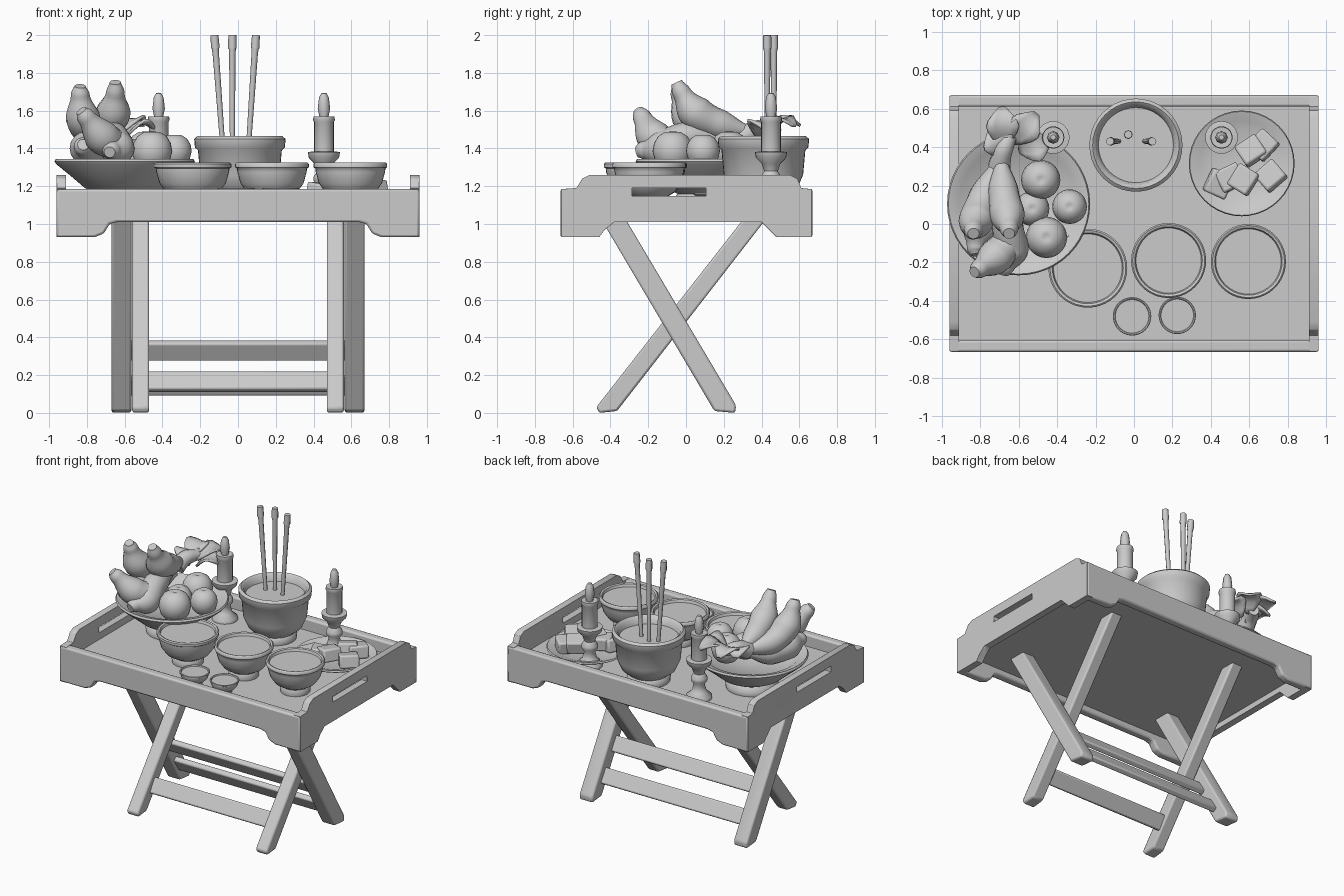
import bpy, bmesh, math, random
from mathutils import Vector, Matrix

random.seed(4)
if "Cube" in bpy.data.objects:
    bpy.data.objects.remove(bpy.data.objects["Cube"])

grey = bpy.data.materials.new("plain_grey")
grey.use_nodes = True
grey.diffuse_color = (0.6, 0.6, 0.6, 1)
grey.node_tree.nodes["Principled BSDF"].inputs["Base Color"].default_value = (0.6, 0.6, 0.6, 1)
FLOOR = 1.1


def finish(name, bm, angle=40, bevel=0):
    bmesh.ops.recalc_face_normals(bm, faces=bm.faces)
    mesh = bpy.data.meshes.new(name)
    bm.to_mesh(mesh)
    bm.free()
    mesh.materials.append(grey)
    ob = bpy.data.objects.new(name, mesh)
    bpy.context.collection.objects.link(ob)
    bpy.ops.object.select_all(action='DESELECT')
    ob.select_set(True)
    bpy.context.view_layer.objects.active = ob
    bpy.ops.object.shade_smooth_by_angle(angle=math.radians(angle))
    if bevel:
        mod = ob.modifiers.new("soft_edges", 'BEVEL')
        mod.width, mod.segments = bevel, 2
    return ob


def prism(name, outline, axis, lo, hi, bevel=0.012):
    """Extrude an outline along x (outline in y,z) or y (outline in x,z)."""
    bm = bmesh.new()
    place = (lambda u, v: (lo, u, v)) if axis == 'x' else (lambda u, v: (u, lo, v))
    face = bm.faces.new([bm.verts.new(place(u, v)) for u, v in outline])
    moved = bmesh.ops.extrude_face_region(bm, geom=[face])['geom']
    shift = Vector((hi - lo, 0, 0)) if axis == 'x' else Vector((0, hi - lo, 0))
    bmesh.ops.translate(bm, vec=shift, verts=[v for v in moved if isinstance(v, bmesh.types.BMVert)])
    return finish(name, bm, 40, bevel)


def box(name, center, size, rot=None, bevel=0.01):
    bm = bmesh.new()
    turn = rot or Matrix.Identity(4)
    bmesh.ops.create_cube(bm, size=1, matrix=Matrix.Translation(center) @ turn @ Matrix.Diagonal((*size, 1)))
    return finish(name, bm, 40, bevel)


def lathe(name, x, y, z, profile, steps=40):
    """Turn a (radius, height) profile round a vertical axis."""
    bm = bmesh.new()
    verts = [bm.verts.new((x + r, y, z + h)) for r, h in profile]
    edges = [bm.edges.new(p) for p in zip(verts, verts[1:])]
    bmesh.ops.spin(bm, geom=verts + edges, cent=(x, y, z), axis=(0, 0, 1),
                   angle=math.tau, steps=steps, use_merge=True)
    bmesh.ops.remove_doubles(bm, verts=bm.verts, dist=0.0005)
    return finish(name, bm, 50)


def tube(name, points, radii, sides=16, samples=6):
    """Smooth tapered tube through a few points."""
    pts = [Vector(p) for p in points]
    path = []
    for i in range(len(pts) - 1):
        a, b, c, d = (pts[max(0, min(len(pts) - 1, i + k))] for k in (-1, 0, 1, 2))
        for s in range(samples + (i == len(pts) - 2)):
            t = s / samples
            pos = 0.5 * (2 * b + (c - a) * t + (2 * a - 5 * b + 4 * c - d) * t**2 + (3 * b - a - 3 * c + d) * t**3)
            path.append((pos, radii[i] + (radii[i + 1] - radii[i]) * (t * t * (3 - 2 * t))))
    bm = bmesh.new()
    rings = []
    for i, (pos, r) in enumerate(path):
        way = path[min(i + 1, len(path) - 1)][0] - path[max(i - 1, 0)][0]
        u = way.cross(Vector((1, 0, 0))).normalized()
        w = way.cross(u).normalized()
        angles = [math.tau * k / sides for k in range(sides)]
        rings.append([bm.verts.new(pos + r * (math.cos(a) * u + math.sin(a) * w)) for a in angles])
    for p, q in zip(rings, rings[1:]):
        for k in range(sides):
            bm.faces.new((p[k], p[k - 1], q[k - 1], q[k]))
    bm.faces.new(rings[0])
    bm.faces.new(rings[-1])
    return finish(name, bm, 50)


# Tray: floor, long rails with cut-out feet, raised ends with hand slots
box("tray_floor", (0, 0, 1.075), (1.86, 1.26, 0.05), bevel=0)
rail = [(-0.96, 0.93), (-0.76, 0.93), (-0.71, 0.95), (-0.68, 1), (-0.64, 1.01)]
rail += [(-x, z) for x, z in reversed(rail)] + [(0.96, 1.185), (-0.96, 1.185)]
prism("front_rail", rail, 'y', -0.665, -0.605)
prism("back_rail", rail, 'y', 0.61, 0.67)
end = [(-0.66, 0.93), (-0.46, 0.93), (-0.43, 0.97), (-0.38, 1.01), (0.4, 1.01), (0.44, 0.97), (0.48, 0.93),
       (0.665, 0.93), (0.665, 1.185), (0.61, 1.19), (0.59, 1.24), (0.55, 1.26),
       (-0.51, 1.26), (-0.55, 1.24), (-0.58, 1.19), (-0.66, 1.185)]
for side, lo in (("left", 0.91), ("right", -0.96)):
    board = prism(side + "_end_board", end, 'x', lo, lo + 0.05, 0)
    cutter = box("slot_cutter", (lo, -0.09, 1.17), (0.3, 0.39, 0.042), bevel=0)
    cutter.hide_render = True
    cut = board.modifiers.new("hand_slot", 'BOOLEAN')
    cut.operation, cut.object, cut.solver = 'DIFFERENCE', cutter, 'EXACT'
    bpy.context.view_layer.objects.active = board
    bpy.ops.object.modifier_apply(modifier=cut.name)
    bpy.data.objects.remove(cutter)
    soft = board.modifiers.new("soft_edges", 'BEVEL')
    soft.width, soft.segments = 0.01, 2

# Folding legs: an outer and an inner crossed pair
outer = [(0.15, 0.01), (0.26, 0), (0.265, 0.04), (-0.34, 1.06), (-0.47, 1.06)]
inner = [(-0.475, 0.03), (-0.46, 0), (-0.365, 0.01), (0.45, 1.06), (0.33, 1.06)]
for side, s in (("left", 1), ("right", -1)):
    prism(side + "_outer_leg", outer, 'x', s * 0.565, s * 0.67)
    prism(side + "_inner_leg", inner, 'x', s * 0.47, s * 0.56)
slope = math.atan2(0.62, 1)
for name, y, z, half, tilt in (("front_crossbar", -0.29, 0.165, 0.5, -slope),
                               ("upper_back_crossbar", 0.0, 0.33, 0.6, slope),
                               ("lower_back_crossbar", 0.12, 0.145, 0.6, slope)):
    box(name, (0, y, z), (2 * half, 0.04, 0.11), Matrix.Rotation(tilt, 4, 'X'))

# Filled bowls and cups share one profile, scaled by radius and height
bowl = [(0, 0), (0.5, 0), (0.52, 0.12), (0.48, 0.2), (0.7, 0.32), (0.86, 0.52), (0.94, 0.78),
        (0.95, 0.86), (1, 0.89), (1, 0.97), (0.96, 1), (0.9, 0.98), (0.87, 0.9), (0, 0.9)]
for name, x, y, r, h in (("right_bowl", -0.24, -0.23, 0.205, 0.225), ("middle_bowl", 0.18, -0.19, 0.195, 0.225),
                         ("left_bowl", 0.595, -0.195, 0.195, 0.225), ("right_cup", -0.01, -0.48, 0.1, 0.09),
                         ("left_cup", 0.225, -0.475, 0.097, 0.09)):
    lathe(name, x, y, FLOOR, [(a * r, b * h) for a, b in bowl])

# Large incense bowl with three sticks
lathe("incense_bowl", 0.01, 0.41, FLOOR,
      [(0, 0), (0.14, 0), (0.145, 0.03), (0.13, 0.05), (0.18, 0.09), (0.21, 0.16), (0.222, 0.29), (0.238, 0.305),
       (0.242, 0.35), (0.225, 0.365), (0.205, 0.35), (0.195, 0.31), (0, 0.31)])
for i, (x0, x1, y) in enumerate(((-0.08, -0.125, 0.43), (-0.03, -0.03, 0.465), (0.055, 0.095, 0.43))):
    at = lambda z: (x0 + (x1 - x0) * (z - 1.4) / 0.6, y, z)
    tube(f"incense_stick_{i + 1}", [at(1.4), at(1.9), at(1.93), at(2)], [0.013, 0.017, 0.023, 0.021], 8, 2)

# Candles on turned holders
for side, x in (("right", -0.42), ("left", 0.455)):
    lathe(side + "_candle_holder", x, 0.45, FLOOR,
          [(0, 0), (0.085, 0), (0.085, 0.02), (0.05, 0.05), (0.036, 0.1), (0.055, 0.13), (0.055, 0.15), (0.036, 0.18),
           (0.05, 0.22), (0.08, 0.25), (0.085, 0.28), (0.06, 0.285), (0, 0.28)], 24)
    lathe(side + "_candle", x, 0.45, 1.37, [(0, 0), (0.052, 0), (0.052, 0.17), (0.058, 0.18), (0.055, 0.2), (0, 0.195)], 20)
    lathe(side + "_flame", x, 0.45, 1.56, [(0, 0), (0.022, 0), (0.033, 0.05), (0.026, 0.11), (0.014, 0.132), (0, 0.135)], 8)

# Low plate with cut pieces
lathe("low_plate", 0.56, 0.315, FLOOR,
      [(0, 0), (0.15, 0), (0.16, 0.015), (0.25, 0.04), (0.275, 0.055), (0.27, 0.065), (0.22, 0.05), (0.17, 0.03), (0, 0.03)])
for i, (x, y, z) in enumerate(((0.61, 0.38, 1.19), (0.71, 0.25, 1.18), (0.5, 0.24, 1.18), (0.44, 0.21, 1.17),
                               (0.57, 0.23, 1.2), (0.67, 0.41, 1.18))):
    turn = Matrix.Rotation(random.uniform(0.4, 1.2), 4, 'Z') @ Matrix.Rotation(random.uniform(-0.3, 0.3), 4, 'X')
    box(f"cut_piece_{i + 1}", (x, y, z), (0.13, 0.12, 0.09), turn, 0.012)

# Fruit plate on a foot
lathe("fruit_plate", -0.6, 0.105, FLOOR,
      [(0, 0), (0.17, 0), (0.175, 0.03), (0.15, 0.06), (0.21, 0.09), (0.28, 0.15), (0.36, 0.215), (0.372, 0.23),
       (0.365, 0.243), (0.31, 0.225), (0.25, 0.18), (0, 0.15)], 48)
round_fruit = [(0, -0.9), (0.3, -0.95), (0.6, -0.8), (0.87, -0.5), (1, 0), (0.93, 0.4), (0.72, 0.75),
               (0.4, 0.95), (0.15, 0.97), (0, 0.87)]
for i, (x, y, z, r) in enumerate(((-0.485, 0.23, 1.39, 0.102), (-0.335, 0.09, 1.385, 0.09),
                                  (-0.455, -0.07, 1.385, 0.107), (-0.53, 0.08, 1.36, 0.09))):
    lathe(f"round_fruit_{i + 1}", x, y, z, [(a * r, b * r) for a, b in round_fruit], 28)
bananas = [[(-0.65, -0.05, 1.75), (-0.65, -0.02, 1.69), (-0.66, 0.05, 1.59), (-0.68, 0.17, 1.53), (-0.69, 0.33, 1.49)],
           [(-0.835, -0.05, 1.73), (-0.835, -0.03, 1.68), (-0.82, 0.02, 1.56), (-0.78, 0.14, 1.48), (-0.7, 0.32, 1.47)],
           [(-0.83, -0.25, 1.6), (-0.8, -0.23, 1.56), (-0.72, -0.17, 1.46), (-0.65, -0.08, 1.42), (-0.62, 0.08, 1.39)],
           [(-0.82, -0.16, 1.42), (-0.82, -0.12, 1.41), (-0.8, -0.02, 1.4), (-0.76, 0.12, 1.39), (-0.7, 0.28, 1.43)],
           [(-0.68, -0.26, 1.38), (-0.67, -0.22, 1.39), (-0.64, -0.13, 1.4), (-0.66, 0.0, 1.46), (-0.68, 0.2, 1.46)]]
for i, path in enumerate(bananas):
    tube(f"banana_{i + 1}", path, [0.03, 0.05, 0.092, 0.08, 0.03])

# Stem and curled leaves behind the fruit
tube("fruit_stem", [(-0.7, 0.3, 1.46), (-0.68, 0.38, 1.5), (-0.64, 0.46, 1.5)], [0.06, 0.05, 0.035], 10)
for i, (x, y, z, length, heading) in enumerate(((-0.68, 0.4, 1.49, 0.21, 1.6), (-0.63, 0.42, 1.49, 0.2, 0.9),
                                                (-0.6, 0.38, 1.47, 0.17, 0.3), (-0.66, 0.35, 1.46, 0.17, 2.1))):
    bm = bmesh.new()
    bmesh.ops.create_grid(bm, x_segments=6, y_segments=4, size=0.5)
    for v in bm.verts:
        t = v.co.x + 0.5
        across = v.co.y * 0.13 * (0.25 + math.sin(math.pi * t))
        v.co = (t * length, across, 0.07 * math.sin(2.6 * t) + 3 * across**2)
    bm.transform(Matrix.Translation((x, y, z)) @ Matrix.Rotation(heading, 4, 'Z'))
    leaf = finish(f"leaf_{i + 1}", bm)
    leaf.modifiers.new("leaf_thickness", 'SOLIDIFY').thickness = 0.015
